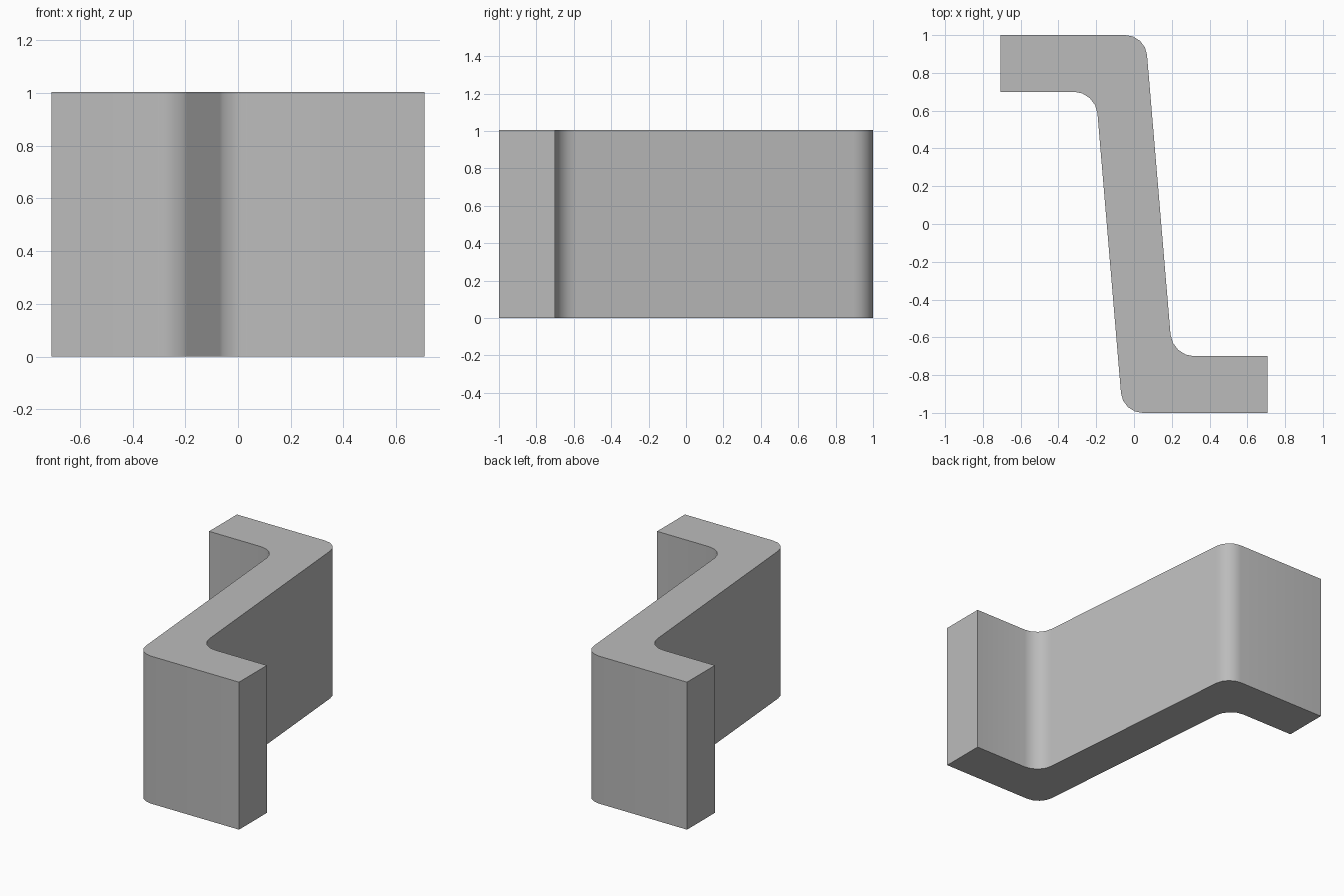
import bpy, bmesh

default = bpy.data.objects.get("Cube")
if default:
    bpy.data.objects.remove(default, do_unlink=True)

HEIGHT = 1.005

# Plain grey material
grey = bpy.data.materials.new("plain grey")
grey.use_nodes = True
colour = (0.5, 0.5, 0.5, 1)
grey.diffuse_color = colour
grey.node_tree.nodes["Principled BSDF"].inputs["Base Color"].default_value = colour

# Half of the Z-shaped outline; the other half is its half-turn copy
half = [(-0.06, -1), (0.708, -1), (0.708, -0.7), (0.203, -0.7)]
outline = half + [(-x, -y) for x, y in half]

# Extrude the outline upwards
bm = bmesh.new()
base = bm.faces.new([bm.verts.new((x, y, 0)) for x, y in outline])
top = bmesh.ops.extrude_face_region(bm, geom=[base])
bmesh.ops.translate(bm, vec=(0, 0, HEIGHT),
                    verts=[v for v in top["geom"] if isinstance(v, bmesh.types.BMVert)])

# Round the upright edges where the flanges meet the web
def bend_edges(outer):
    limit = (0.9, 1.1) if outer else (0.6, 0.8)
    return [e for e in bm.edges
            if abs(e.verts[0].co.z - e.verts[1].co.z) > 0.5
            and abs(e.verts[0].co.x) < 0.5
            and limit[0] < abs(e.verts[0].co.y) < limit[1]]

for outer, offset in ((True, 0.105), (False, 0.115)):
    bmesh.ops.bevel(bm, geom=bend_edges(outer), offset=offset, segments=4,
                    profile=0.5, affect='EDGES')
bmesh.ops.recalc_face_normals(bm, faces=bm.faces)

mesh = bpy.data.meshes.new("z_bracket")
bm.to_mesh(mesh)
bm.free()
mesh.materials.append(grey)
bracket = bpy.data.objects.new("z_bracket", mesh)
bpy.context.collection.objects.link(bracket)

# Smooth bends with sharp rims
bpy.ops.object.select_all(action='DESELECT')
bracket.select_set(True)
bpy.context.view_layer.objects.active = bracket
bpy.ops.object.shade_smooth_by_angle()
